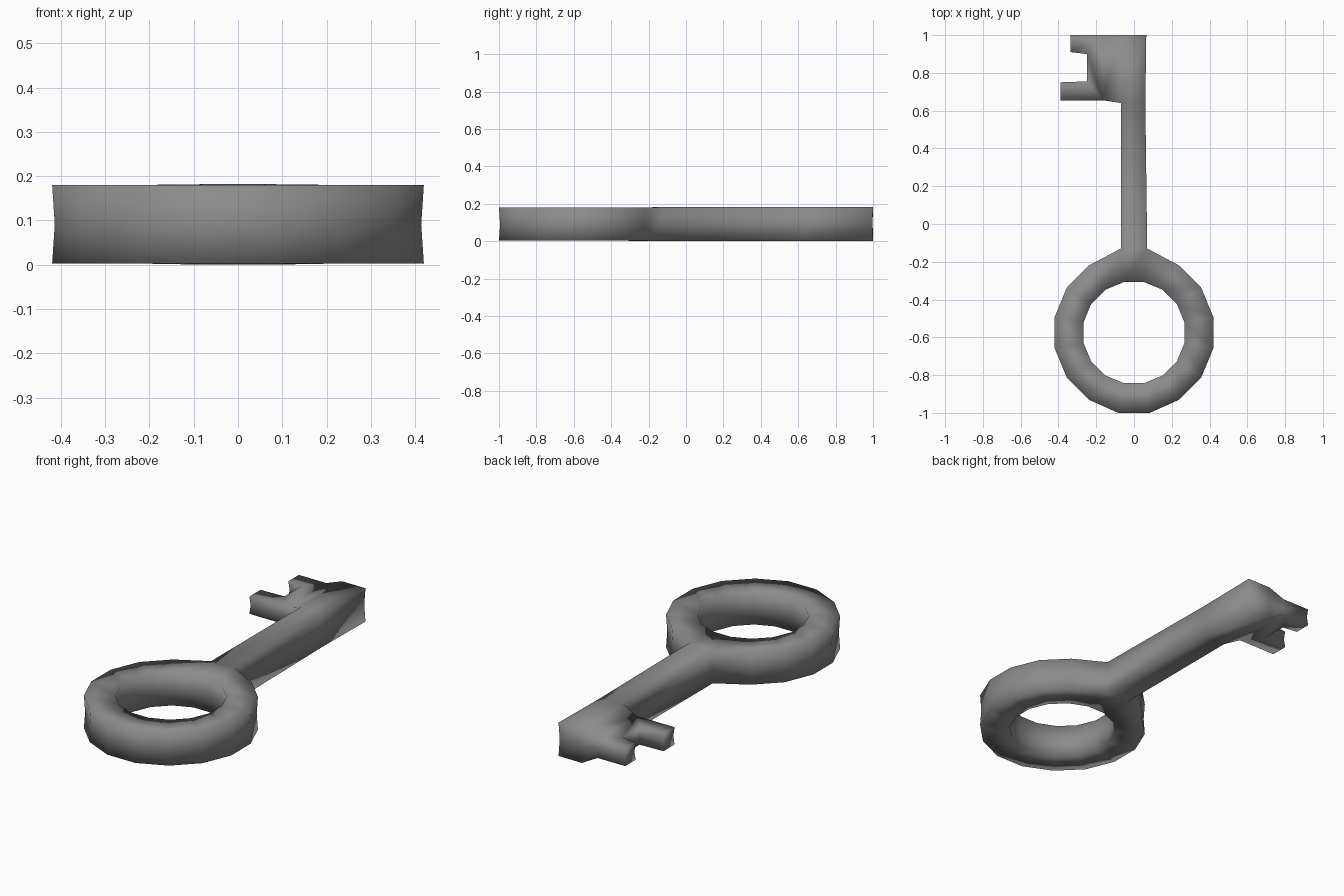
import bpy, bmesh, math
from mathutils import Vector

if "Cube" in bpy.data.objects:
    bpy.data.objects.remove(bpy.data.objects["Cube"])

HEIGHT, PINCH, SIDES, CY = 0.182, 0.006, 16, -0.575

# plan points: ring outer loop, then ring inner loop
pts = []
for r in (0.428, 0.273):
    for k in range(SIDES):
        a = (k + 0.5) * 2 * math.pi / SIDES
        pts.append((r * math.cos(a), CY + r * math.sin(a)))
# flare of the ring where the shaft joins
pts[3], pts[4] = (0.07, -0.13), (-0.07, -0.13)
for k in range(SIDES):
    if pts[k][1] < -0.98:
        pts[k] = (pts[k][0], -1.0)
span = [(0.003, 0.18)] * len(pts)      # bottom and top of each point
span[3] = span[4] = (0, HEIGHT)

plan = [(k, (k + 1) % SIDES, SIDES + (k + 1) % SIDES, SIDES + k) for k in range(SIDES)]

# shaft end (a, b, c, k) at full height, bit and teeth thinner
bit = {'a': (-.07, .64), 'b': (.06, .64), 'c': (.065, 1), 'd': (-.165, .655),
       'e': (-.39, .655), 'f': (-.39, .75), 'g': (-.25, .755), 'h': (-.25, .9),
       'i': (-.335, .91), 'j': (-.335, 1), 'k': (-.075, 1), 'm': (-.17, 1)}
idx = {}
for name, p in bit.items():
    idx[name] = len(pts)
    pts.append(p)
    span.append((0.001, HEIGHT) if name in 'abck' else (0.053, 0.147))
plan.append((4, 3, idx['b'], idx['a']))
for word in ('abck', 'dakm', 'dmhg', 'dgfe', 'mjih'):
    plan.append(tuple(idx[ch] for ch in word))


# make every plan face counter-clockwise
def ccw(face):
    area = sum(pts[p][0] * pts[q][1] - pts[q][0] * pts[p][1]
               for p, q in zip(face, face[1:] + face[:1]))
    return face if area > 0 else face[::-1]


plan = [ccw(f) for f in plan]
edges = {(p, q) for f in plan for p, q in zip(f, f[1:] + f[:1])}
rim = sorted((p, q) for p, q in edges if (q, p) not in edges)

# outward direction of each rim point
normal = [Vector((0, 0)) for _ in pts]
for p, q in rim:
    d = (Vector(pts[q]) - Vector(pts[p])).normalized()
    for v in (p, q):
        normal[v] += Vector((d.y, -d.x))

# bottom and top caps, walls slightly pinched at mid height
bm = bmesh.new()
low = [bm.verts.new((x, y, s[0])) for (x, y), s in zip(pts, span)]
high = [bm.verts.new((x, y, s[1])) for (x, y), s in zip(pts, span)]
mid = {}
for p, _ in rim:
    n = normal[p].normalized() * PINCH
    mid[p] = bm.verts.new((pts[p][0] - n.x, pts[p][1] - n.y, sum(span[p]) / 2))
for f in plan:
    bm.faces.new([high[v] for v in f])
    bm.faces.new([low[v] for v in reversed(f)])
for p, q in rim:
    bm.faces.new((low[p], low[q], mid[q], mid[p]))
    bm.faces.new((mid[p], mid[q], high[q], high[p]))
for f in bm.faces:
    f.smooth = True

mesh = bpy.data.meshes.new("key")
bm.to_mesh(mesh)
bm.free()
key = bpy.data.objects.new("key", mesh)
bpy.context.collection.objects.link(key)

# dark iron
iron = bpy.data.materials.new("dark_iron")
iron.diffuse_color = (0.26, 0.26, 0.26, 1)
iron.use_nodes = True
iron.node_tree.nodes["Principled BSDF"].inputs["Base Color"].default_value = iron.diffuse_color
mesh.materials.append(iron)
